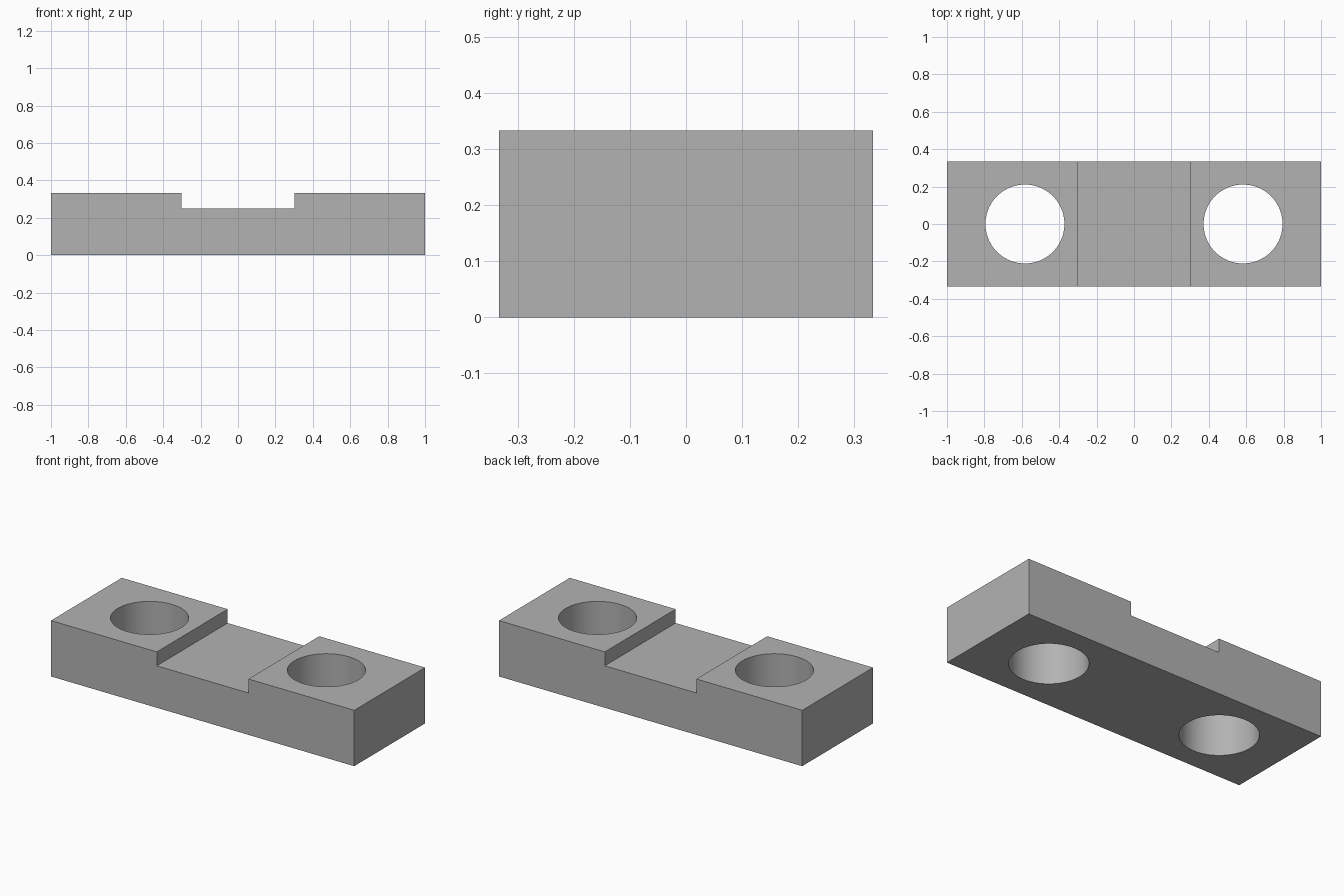
import bpy
import bmesh
from math import radians

LENGTH, WIDTH, HEIGHT = 2.0, 0.667, 0.333
NOTCH_HALF, NOTCH_FLOOR = 0.302, 0.25
HOLE_X, HOLE_RADIUS = 0.583, 0.211

cube = bpy.data.objects.get("Cube")
if cube:
    bpy.data.objects.remove(cube, do_unlink=True)

grey = bpy.data.materials.new("plain grey")
grey.use_nodes = True
grey.diffuse_color = (0.45, 0.45, 0.45, 1)
grey.node_tree.nodes["Principled BSDF"].inputs["Base Color"].default_value = grey.diffuse_color


def add_object(name, bm):
    bmesh.ops.recalc_face_normals(bm, faces=bm.faces)
    mesh = bpy.data.meshes.new(name)
    bm.to_mesh(mesh)
    bm.free()
    mesh.materials.append(grey)
    obj = bpy.data.objects.new(name, mesh)
    bpy.context.collection.objects.link(obj)
    return obj


# Notched block: side profile extruded across the width
half = LENGTH / 2
profile = [(-half, 0), (half, 0), (half, HEIGHT), (NOTCH_HALF, HEIGHT),
           (NOTCH_HALF, NOTCH_FLOOR), (-NOTCH_HALF, NOTCH_FLOOR),
           (-NOTCH_HALF, HEIGHT), (-half, HEIGHT)]
bm = bmesh.new()
face = bm.faces.new([bm.verts.new((x, -WIDTH / 2, z)) for x, z in profile])
extruded = bmesh.ops.extrude_face_region(bm, geom=[face])["geom"]
bmesh.ops.translate(bm, vec=(0, WIDTH, 0),
                    verts=[v for v in extruded if isinstance(v, bmesh.types.BMVert)])
block = add_object("notched_block", bm)

# Round through holes, one in each raised end
for side, sign in (("left", 1), ("right", -1)):
    bm = bmesh.new()
    bmesh.ops.create_cone(bm, cap_ends=True, segments=96, radius1=HOLE_RADIUS,
                          radius2=HOLE_RADIUS, depth=1)
    cutter = add_object(side + "_hole_cutter", bm)
    cutter.location.x = sign * HOLE_X
    cutter.hide_render = True
    cutter.hide_set(True)
    cut = block.modifiers.new(side + "_hole", 'BOOLEAN')
    cut.operation = 'DIFFERENCE'
    cut.solver = 'EXACT'
    cut.object = cutter

# Bake the holes, then smooth only their round walls
bpy.ops.object.select_all(action='DESELECT')
block.select_set(True)
bpy.context.view_layer.objects.active = block
for name in [m.name for m in block.modifiers]:
    bpy.ops.object.modifier_apply(modifier=name)
bpy.ops.object.shade_smooth_by_angle(angle=radians(30))
for obj in [o for o in bpy.data.objects if o.name.endswith("_hole_cutter")]:
    bpy.data.objects.remove(obj, do_unlink=True)
